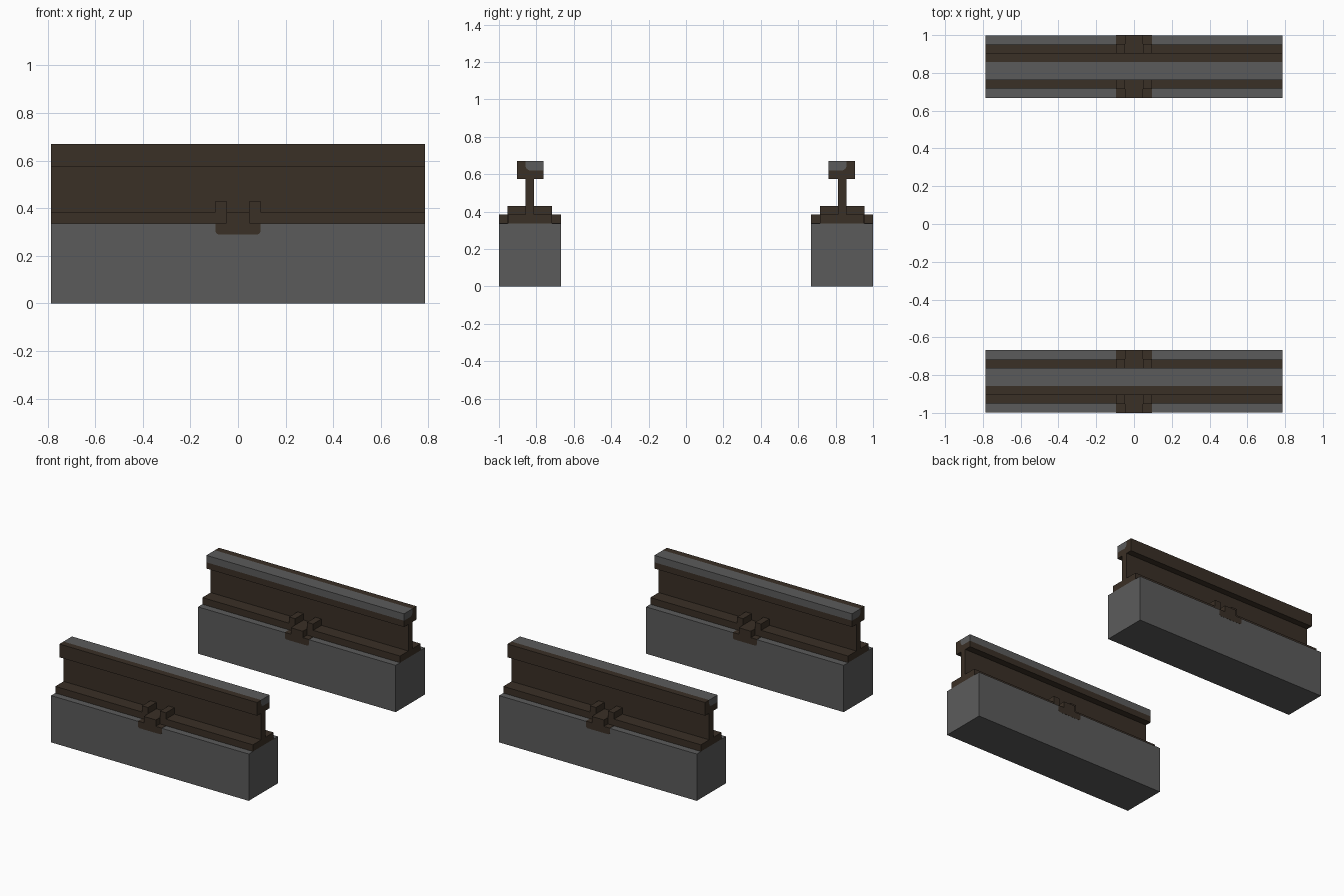
import bpy, bmesh

if "Cube" in bpy.data.objects:
    bpy.data.objects.remove(bpy.data.objects["Cube"])

def material(name, rgb):
    m = bpy.data.materials.new(name)
    m.diffuse_color = (*rgb, 1)
    m.use_nodes = True
    m.node_tree.nodes["Principled BSDF"].inputs["Base Color"].default_value = m.diffuse_color
    return m

GREY = material("grey", (0.105, 0.105, 0.105))
BROWN = material("rust brown", (0.042, 0.029, 0.019))
HALF = 0.785   # half length of the track
MID = 0.8345   # centre line of each rail

def prism(name, pts, to3d, a, b, mat):
    """Extrude a 2D outline from a to b along the axis given by to3d."""
    bm = bmesh.new()
    lo = [bm.verts.new(to3d(u, v, a)) for u, v in pts]
    hi = [bm.verts.new(to3d(u, v, b)) for u, v in pts]
    bm.faces.new(lo)
    bm.faces.new(hi[::-1])
    n = len(pts)
    for i in range(n):
        j = (i + 1) % n
        bm.faces.new((lo[i], hi[i], hi[j], lo[j]))
    bmesh.ops.recalc_face_normals(bm, faces=bm.faces)
    me = bpy.data.meshes.new(name)
    bm.to_mesh(me)
    bm.free()
    me.materials.append(mat)
    ob = bpy.data.objects.new(name, me)
    bpy.context.collection.objects.link(ob)
    return ob

def box_pts(u0, u1, v0, v1):
    return [(u0, v0), (u1, v0), (u1, v1), (u0, v1)]

for side, s in (("front", -1), ("back", 1)):
    # profiles are (offset outward from rail centre, height), run along x
    along = lambda d, z, x, s=s: (x, s * (MID + d), z)
    # outline lies in x-z, run across y
    across = lambda x, z, d, s=s: (x, s * (MID + d), z)

    # concrete base
    prism(f"{side}_base", box_pts(-0.1665, 0.1645, 0, 0.336), along, -HALF, HALF, GREY)

    # worn corner of the rail head
    worn = [(0.024, 0.67), (0.024, 0.642), (0.017, 0.628), (0.004, 0.62), (-0.072, 0.62)]
    # rail: foot, web and outer part of the head
    rail = [(-0.117, 0.334), (0.117, 0.334), (0.117, 0.384), (0.023, 0.384),
            (0.023, 0.575), (0.07, 0.575), (0.07, 0.67)] + worn + [
            (-0.072, 0.575), (-0.023, 0.575), (-0.023, 0.384), (-0.117, 0.384)]
    prism(f"{side}_rail", rail, along, -HALF, HALF, BROWN)
    prism(f"{side}_worn_head", worn + [(-0.072, 0.67)], along, -HALF, HALF, GREY)

    # clips on both edges of the foot
    for edge, e, out in (("outer", 1, 0.1655), ("inner", -1, 0.1675)):
        plate = [(-0.095, 0.338), (-0.095, 0.302), (-0.091, 0.294), (-0.083, 0.29),
                 (0.083, 0.29), (0.091, 0.294), (0.095, 0.302), (0.095, 0.338)]
        prism(f"{side}_{edge}_clip_plate", plate, across, e * 0.115, e * out, BROWN)
        prism(f"{side}_{edge}_clip_block", box_pts(-0.048, 0.048, 0.33, 0.384),
              across, e * 0.115, e * out, BROWN)
        for n, k in (("left", -1), ("right", 1)):
            prism(f"{side}_{edge}_{n}_clip_arm", box_pts(k * 0.048, k * 0.095, 0.334, 0.43),
                  across, e * 0.02, e * 0.119, BROWN)
